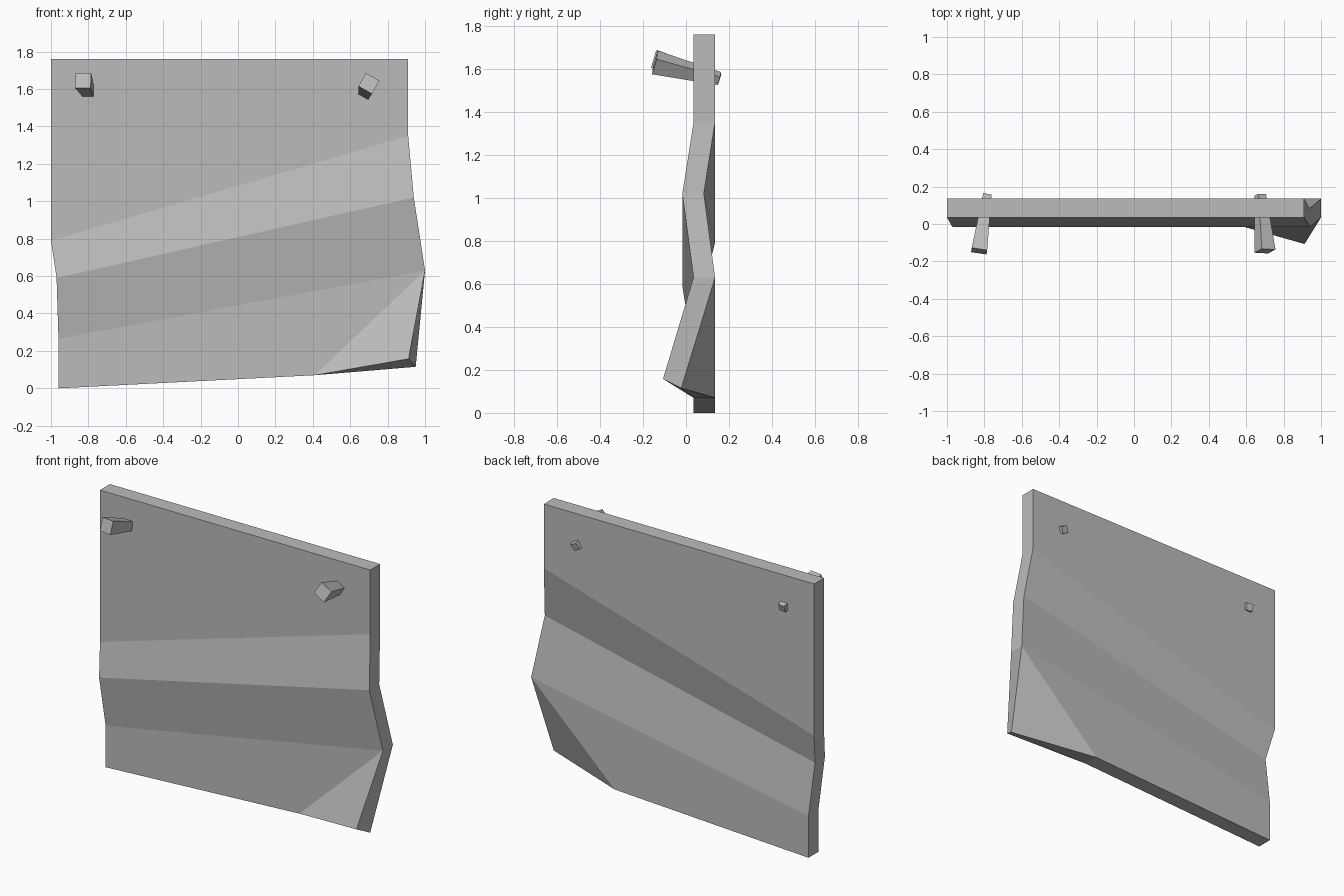
import bpy, bmesh
from math import radians
from mathutils import Vector, Matrix

cube = bpy.data.objects.get("Cube")
if cube:
    bpy.data.objects.remove(cube, do_unlink=True)

GREY = (0.5, 0.5, 0.5, 1)
grey = bpy.data.materials.new("plain grey")
grey.use_nodes = True
grey.diffuse_color = GREY
grey.node_tree.nodes["Principled BSDF"].inputs["Base Color"].default_value = GREY


def add_object(name, bm):
    bmesh.ops.recalc_face_normals(bm, faces=bm.faces)
    mesh = bpy.data.meshes.new(name)
    bm.to_mesh(mesh)
    bm.free()
    mesh.materials.append(grey)
    obj = bpy.data.objects.new(name, mesh)
    bpy.context.collection.objects.link(obj)
    return obj


# Creased sheet: left and right ends of each fold line, from the top down
FRONT, THICK = 0.035, 0.1
folds = [
    ((-1.0, FRONT, 1.76), (0.91, FRONT, 1.76)),
    ((-1.0, FRONT, 0.79), (0.91, FRONT, 1.35)),
    ((-0.97, -0.017, 0.59), (0.94, -0.017, 1.02)),
    ((-0.96, FRONT, 0.265), (1.0, FRONT, 0.63)),
    ((-0.96, FRONT, 0.0), (0.41, FRONT, 0.07)),
]
bm = bmesh.new()
rows = [[bm.verts.new(p) for p in fold] for fold in folds]
for (a, b), (c, d) in zip(rows, rows[1:]):
    bm.faces.new((a, c, d, b))

# Bottom corner curled towards the front
corner = bm.verts.new((0.912, -0.107, 0.158))
bm.faces.new((rows[-1][1], corner, rows[-2][1]))

# Thickness: straight back, except at the curled corner
front_verts = list(bm.verts)
extruded = bmesh.ops.extrude_face_region(bm, geom=bm.faces[:], use_keep_orig=True)
for v in extruded["geom"]:
    if isinstance(v, bmesh.types.BMVert):
        is_corner = (v.co - corner.co).length < 0.001
        v.co += Vector((0.038, 0.085, -0.043)) if is_corner else Vector((0, THICK, 0))
add_object("sheet", bm)


# Tapered square nails driven through the sheet
def add_nail(name, head, tip, roll):
    head, tip = Vector(head), Vector(tip)
    axis = head - tip
    bm = bmesh.new()
    bmesh.ops.create_cone(bm, cap_ends=True, segments=4, radius1=0.032,
                          radius2=0.059, depth=axis.length)
    turn = axis.to_track_quat('Z', 'Y').to_matrix().to_4x4()
    spin = Matrix.Rotation(radians(45 + roll), 4, 'Z')
    bm.transform(Matrix.Translation((head + tip) / 2) @ turn @ spin)
    add_object(name, bm)


add_nail("right_nail", (-0.828, -0.145, 1.645), (-0.785, 0.155, 1.555), 0)
add_nail("left_nail", (0.70, -0.145, 1.63), (0.675, 0.155, 1.555), -30)
